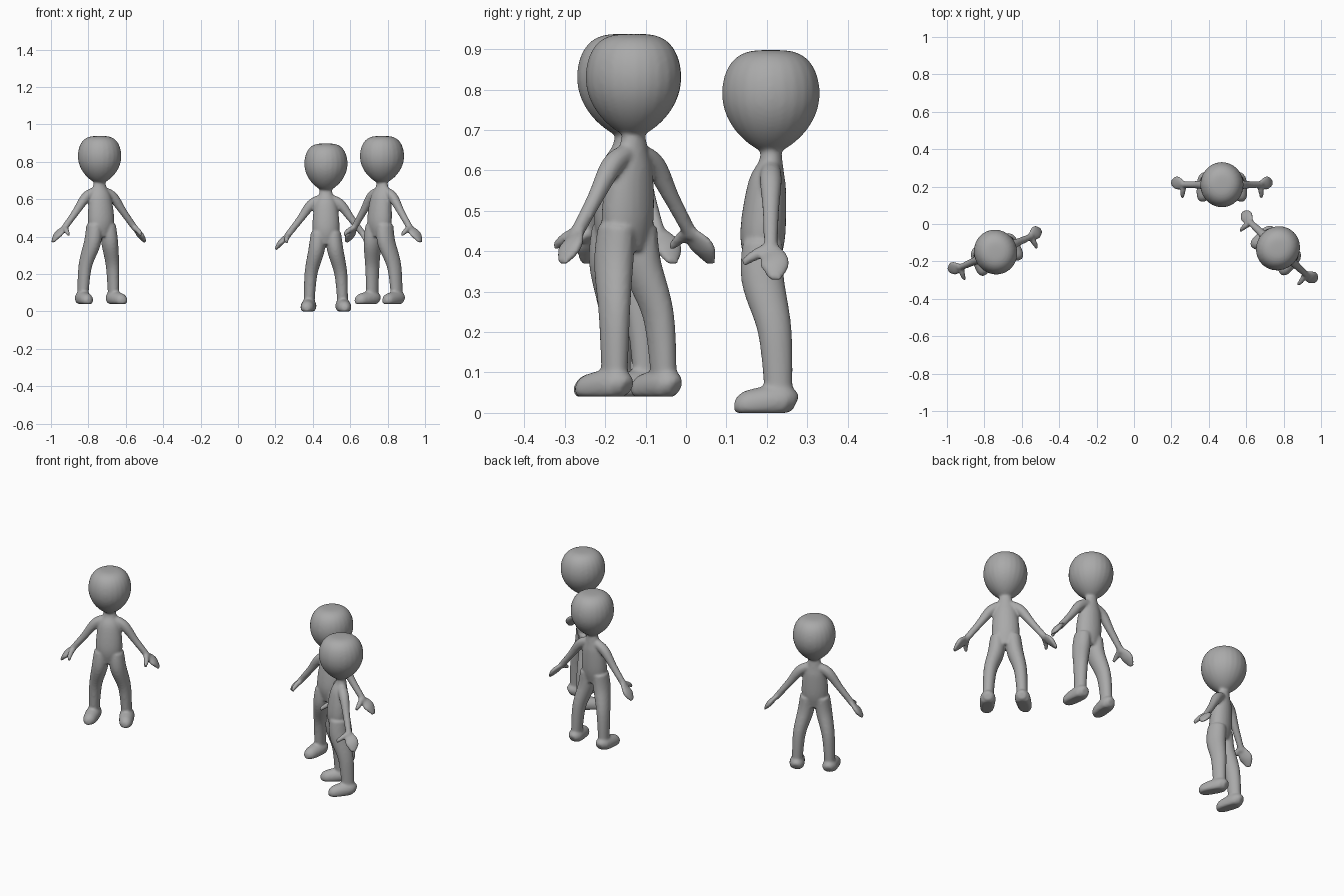
import bpy
import math
from mathutils import Vector

default_cube = bpy.data.objects.get("Cube")
if default_cube:
    bpy.data.objects.remove(default_cube)

grey = bpy.data.materials.new("plain grey")
grey.use_nodes = True
grey.diffuse_color = (.4, .4, .4, 1)
shader = next(node for node in grey.node_tree.nodes if node.type == 'BSDF_PRINCIPLED')
shader.inputs["Base Color"].default_value = grey.diffuse_color

SIDES, STEPS = 24, 6
verts, faces = [], []


def catmull_rom(before, start, end, after, t):
    """Smooth value between start and end."""
    slope_in, slope_out = (end - before) / 2, (after - start) / 2
    change = end - start
    cubic = slope_in + slope_out - 2 * change
    square = change - slope_in - cubic
    return start + t * (slope_in + t * (square + t * cubic))


def smooth_rows(rows):
    """Fill in rows between the given ones."""
    padded = [rows[0], *rows, rows[-1]]
    filled = []
    for group in zip(padded, padded[1:], padded[2:], padded[3:]):
        for step in range(STEPS):
            filled.append([catmull_rom(*values, step / STEPS) for values in zip(*group)])
    return filled + [rows[-1]]


def add_tube(rows, width=1, paired=False):
    """Closed tube through rows of x, y, z, radius; width scales it sideways."""
    rows = smooth_rows(rows)
    centres = [Vector(row[:3]) for row in rows]
    last = len(rows) - 1
    points = []
    for i, (centre, row) in enumerate(zip(centres, rows)):
        along = (centres[min(i + 1, last)] - centres[max(i - 1, 0)]).normalized()
        side = Vector((1, 0, 0))
        side = (side - along * along.dot(side)).normalized()
        other = along.cross(side)
        for k in range(SIDES):
            angle = math.tau * k / SIDES
            offset = side * math.cos(angle) * width + other * math.sin(angle)
            points.append(centre + offset * row[3])
    # Quads around the tube, and a cap at each end
    quads = []
    for ring in range(0, last * SIDES, SIDES):
        for k in range(SIDES):
            a, b = ring + k, ring + (k + 1) % SIDES
            quads.append((a, b, b + SIDES, a + SIDES))
    quads.append(tuple(reversed(range(SIDES))))
    quads.append(tuple(range(last * SIDES, len(points))))
    for mirror in ((1, -1) if paired else (1,)):
        base = len(verts)
        # Nothing reaches below the ground, so soles come out flat
        verts.extend((p.x * mirror, p.y, max(p.z, 0)) for p in points)
        faces.extend(tuple(base + v for v in quad[::mirror]) for quad in quads)


def head_row(turn):
    """Flattened dome above, long taper to the neck below."""
    up = math.cos(turn)
    height, power = (.108, .6) if up > 0 else (.15, 1.4)
    return 0, 0, .79 + up * height, .121 * max(math.sin(turn), .02) ** power


# Head
add_tube([head_row(math.pi * i / 20) for i in range(21)], width=.955)

# Neck and torso
add_tube([(0, 0, .67, .022), (0, 0, .62, .03), (0, -.01, .56, .048),
          (0, -.02, .44, .056), (0, -.02, .36, .04)], width=1.3)

# Legs
add_tube([(.04, -.02, .42, .05), (.05, -.02, .33, .053),
          (.08, .01, .2, .042), (.09, .02, .03, .034)], width=.82, paired=True)

# Feet
add_tube([(.09, .06, .02, .02), (.09, .03, .03, .04),
          (.1, -.06, .02, .035), (.1, -.09, .02, .015)], paired=True)

# Arms
add_tube([(.03, 0, .6, .025), (.08, 0, .57, .027),
          (.14, 0, .49, .02), (.21, 0, .4, .017)], paired=True)

# Mitten hands
add_tube([(.2, 0, .41, .02), (.24, .01, .37, .037),
          (.27, .01, .33, .015)], width=.43, paired=True)

# Thumbs
add_tube([(.2, 0, .41, .015), (.21, -.04, .39, .014),
          (.21, -.07, .37, .009)], paired=True)

body = bpy.data.meshes.new("figure_body")
body.from_pydata(verts, [], faces)
body.materials.append(grey)


def place_figure(name, location, turn):
    """Stand one figure in place and fuse its parts into a soft skin."""
    figure = bpy.data.objects.new(name, body)
    bpy.context.collection.objects.link(figure)
    figure.location = location
    figure.rotation_euler.z = math.radians(turn)
    fuse = figure.modifiers.new("fuse", 'REMESH')
    fuse.mode = 'VOXEL'
    fuse.voxel_size = .006
    fuse.use_smooth_shade = True
    soften = figure.modifiers.new("soften", 'SMOOTH')
    soften.iterations = 8


place_figure("back_figure", (.47, .21, 0), turn=0)
place_figure("right_figure", (-.74, -.15, .04), turn=23.5)
place_figure("left_figure", (.77, -.13, .04), turn=-43)
